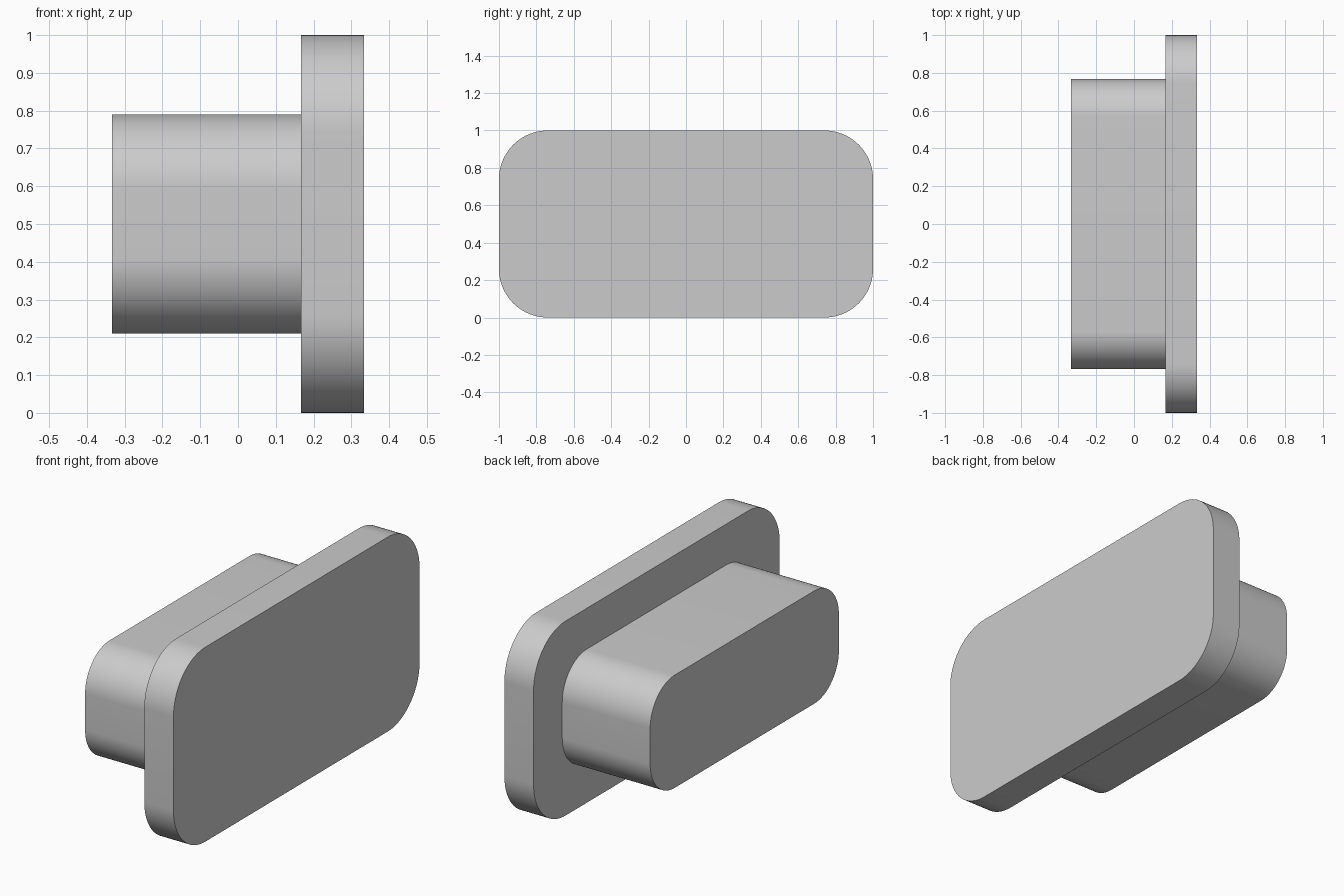
import bpy
import math
from mathutils import Vector

cube = bpy.data.objects.get("Cube")
if cube:
    bpy.data.objects.remove(cube, do_unlink=True)

grey = bpy.data.materials.new("light_grey")
grey.use_nodes = True
grey.diffuse_color = (0.6, 0.6, 0.6, 1)
grey.node_tree.nodes["Principled BSDF"].inputs["Base Color"].default_value = (0.6, 0.6, 0.6, 1)


def rounded_slab(name, x0, x1, half_y, half_z, radius, mid_z=0.5, steps=20):
    """Rounded rectangle in the YZ plane, extruded along X."""
    outline = []
    corners = [(1, 1), (-1, 1), (-1, -1), (1, -1)]
    for quarter, (sy, sz) in enumerate(corners):
        for i in range(steps + 1):
            a = math.pi / 2 * (quarter + i / steps)
            outline.append((sy * (half_y - radius) + radius * math.cos(a),
                            mid_z + sz * (half_z - radius) + radius * math.sin(a)))
    n = len(outline)
    verts = [Vector((x, y, z)) for x in (x0, x1) for y, z in outline]
    faces = [tuple(reversed(range(n))), tuple(range(n, 2 * n))]
    faces += [(i, (i + 1) % n, (i + 1) % n + n, i + n) for i in range(n)]
    mesh = bpy.data.meshes.new(name)
    mesh.from_pydata(verts, [], faces)
    mesh.materials.append(grey)
    obj = bpy.data.objects.new(name, mesh)
    bpy.context.collection.objects.link(obj)
    bpy.ops.object.select_all(action="DESELECT")
    obj.select_set(True)
    bpy.context.view_layer.objects.active = obj
    bpy.ops.object.shade_smooth_by_angle(angle=math.radians(30))
    return obj


# Wide flange and the narrower plug behind it
rounded_slab("flange_plate", 0.167, 0.333, 1.0, 0.5, 0.26)
rounded_slab("plug_body", -0.333, 0.167, 0.767, 0.29, 0.2)
